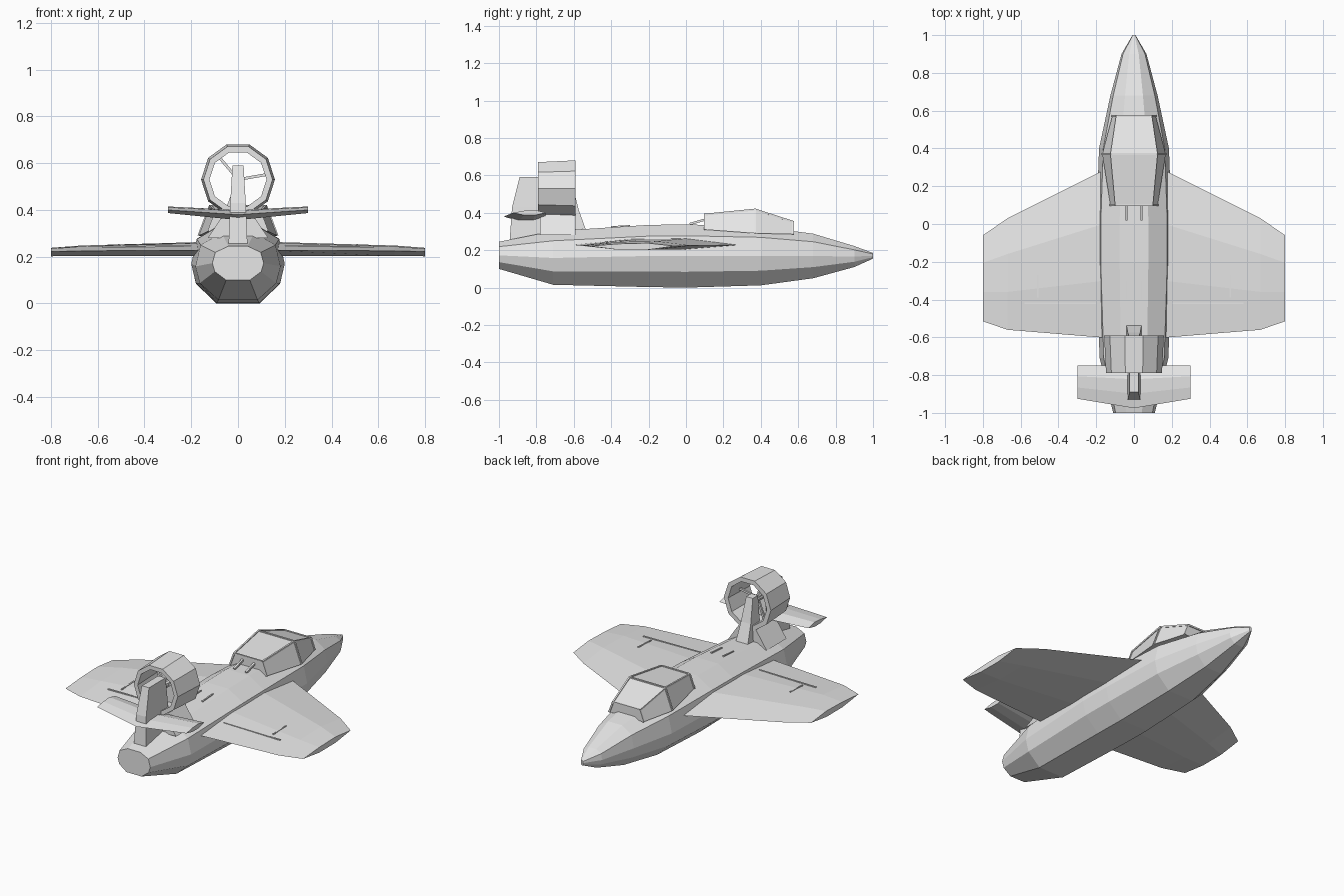
import bpy, bmesh, math
from mathutils import Vector

cube = bpy.data.objects.get("Cube")
if cube:
    bpy.data.objects.remove(cube, do_unlink=True)

grey = bpy.data.materials.new("light_grey")
grey.use_nodes = True
grey.diffuse_color = (0.8, 0.8, 0.8, 1)
grey.node_tree.nodes["Principled BSDF"].inputs["Base Color"].default_value = (0.8, 0.8, 0.8, 1)


def loft(name, sections, closed=False):
    """Skin a row of cross-sections; cap the ends unless it closes on itself."""
    bm = bmesh.new()
    rings = [[bm.verts.new(p) for p in s] for s in sections]
    n = len(rings[0])
    pairs = list(zip(rings, rings[1:]))
    if closed:
        pairs.append((rings[-1], rings[0]))
    else:
        bm.faces.new(rings[0])
        bm.faces.new(rings[-1])
    for a, b in pairs:
        for i in range(n):
            j = (i + 1) % n
            bm.faces.new((a[i], a[j], b[j], b[i]))
    bmesh.ops.recalc_face_normals(bm, faces=bm.faces)
    mesh = bpy.data.meshes.new(name)
    bm.to_mesh(mesh)
    bm.free()
    mesh.materials.append(grey)
    obj = bpy.data.objects.new(name, mesh)
    bpy.context.collection.objects.link(obj)
    return obj


def bar(name, a, b, w=0.005):
    """Thin square rod between two points."""
    a, b = Vector(a), Vector(b)
    q = (b - a).to_track_quat('Z', 'Y')
    corners = [q @ Vector((x * w, y * w, 0)) for x, y in ((-1, -1), (1, -1), (1, 1), (-1, 1))]
    return loft(name, [[p + c for c in corners] for p in (a, b)])


def trapezoid(y, wide, low, narrow, high):
    return [(-wide, y, low), (wide, y, low), (narrow, y, high), (-narrow, y, high)]


def plan(z, w, y0, y1):
    return [(-w, y0, z), (w, y0, z), (w, y1, z), (-w, y1, z)]


# Fuselage: ten-sided section scaled along the length
HALF = [(0.46, 0), (0.9, 0.25), (1, 0.5), (0.88, 0.82), (0.38, 1)]
SECTION = HALF + [(-x, z) for x, z in reversed(HALF)]
STATIONS = [  # y, half width, bottom, top
    (-1, 0.11, 0.1, 0.245), (-0.71, 0.182, 0.015, 0.302), (-0.2, 0.2, 0.003, 0.335),
    (0, 0.2, 0, 0.338), (0.4, 0.185, 0.012, 0.325), (0.68, 0.125, 0.05, 0.288),
    (0.9, 0.066, 0.11, 0.222), (1, 0.008, 0.155, 0.185)]
loft("fuselage", [[(x * w, y, lo + z * (hi - lo)) for x, z in SECTION]
                  for y, w, lo, hi in STATIONS])


# Wings and tailplane: faceted aerofoil swept across the span
def aerofoil(x, lead, trail, low, mid, high):
    at = lambda t: lead + t * (trail - lead)
    return [(x, at(0), mid), (x, at(0.32), high), (x, at(0.66), high - 0.004),
            (x, at(1), mid), (x, at(0.66), low), (x, at(0.32), low)]


def both_sides(name, half):
    left = [aerofoil(*s) for s in half]
    right = [[(-x, y, z) for x, y, z in s] for s in left if s[0][0] > 0]
    return loft(name, right[::-1] + left)


both_sides("wings", [(0.12, 0.305, -0.605, 0.204, 0.228, 0.264),
                     (0.67, 0.03, -0.56, 0.203, 0.225, 0.248),
                     (0.8, -0.06, -0.515, 0.202, 0.222, 0.238)])
both_sides("tailplane", [(0, -0.75, -0.975, 0.357, 0.38, 0.4),
                         (0.3, -0.75, -0.925, 0.387, 0.4, 0.415)])

# Raised strips on wings and spine
for side, s in (("left", 1), ("right", -1)):
    bar(side + "_flap_strip", (0.2 * s, -0.42, 0.245), (0.58 * s, -0.42, 0.241), 0.004)
    bar(side + "_wing_strip", (0.51 * s, -0.27, 0.25), (0.51 * s, -0.39, 0.246), 0.004)
    bar(side + "_spine_strip", (0.04 * s, -0.3, 0.331), (0.04 * s, -0.4, 0.324), 0.004)
    bar(side + "_exhaust", (0.04 * s, 0.02, 0.34), (0.04 * s, 0.11, 0.366), 0.006)

# Canopy with thin frame
CANOPY = [(0.1, 0.125, 0.31, 0.095, 0.39), (0.37, 0.168, 0.29, 0.12, 0.417),
          (0.572, 0.115, 0.285, 0.09, 0.352)]
shells = [trapezoid(*s) for s in CANOPY]
loft("canopy", shells)
for i, s in enumerate(shells):
    bar("canopy_hoop", s[2], s[3])
    for k, foot in ((2, 1), (3, 0)):
        bar("canopy_post", s[foot], s[k])
        if i:
            bar("canopy_rail", shells[i - 1][k], s[k])

# Duct: ten-sided ring, hub and three blades
CENTRE = 0.53


def ring(y, r):
    return [(r * math.sin((k + 0.5) * math.tau / 10), y,
             CENTRE + r * math.cos((k + 0.5) * math.tau / 10)) for k in range(10)]


loft("duct", [ring(-0.59, 0.158), ring(-0.79, 0.148), ring(-0.79, 0.122), ring(-0.59, 0.13)],
     closed=True)
loft("hub", [ring(-0.64, 0.018), ring(-0.74, 0.022)])
for k in range(3):
    a = math.radians(10 + 120 * k)
    bar("blade", (0, -0.69, CENTRE),
        (0.125 * math.cos(a), -0.69, CENTRE + 0.125 * math.sin(a)), 0.006)

# Fin, pylon and pedestal carrying the duct
loft("fin", [plan(0.22, 0.042, -0.945, -0.72), plan(0.43, 0.033, -0.93, -0.72),
             plan(0.59, 0.024, -0.89, -0.73)])
loft("pylon", [plan(0.28, 0.042, -0.66, -0.525), plan(0.42, 0.033, -0.66, -0.575),
               plan(0.56, 0.022, -0.66, -0.61)])
loft("pedestal", [trapezoid(y, 0.13, 0.28, 0.055, 0.39) for y in (-0.78, -0.59)])
